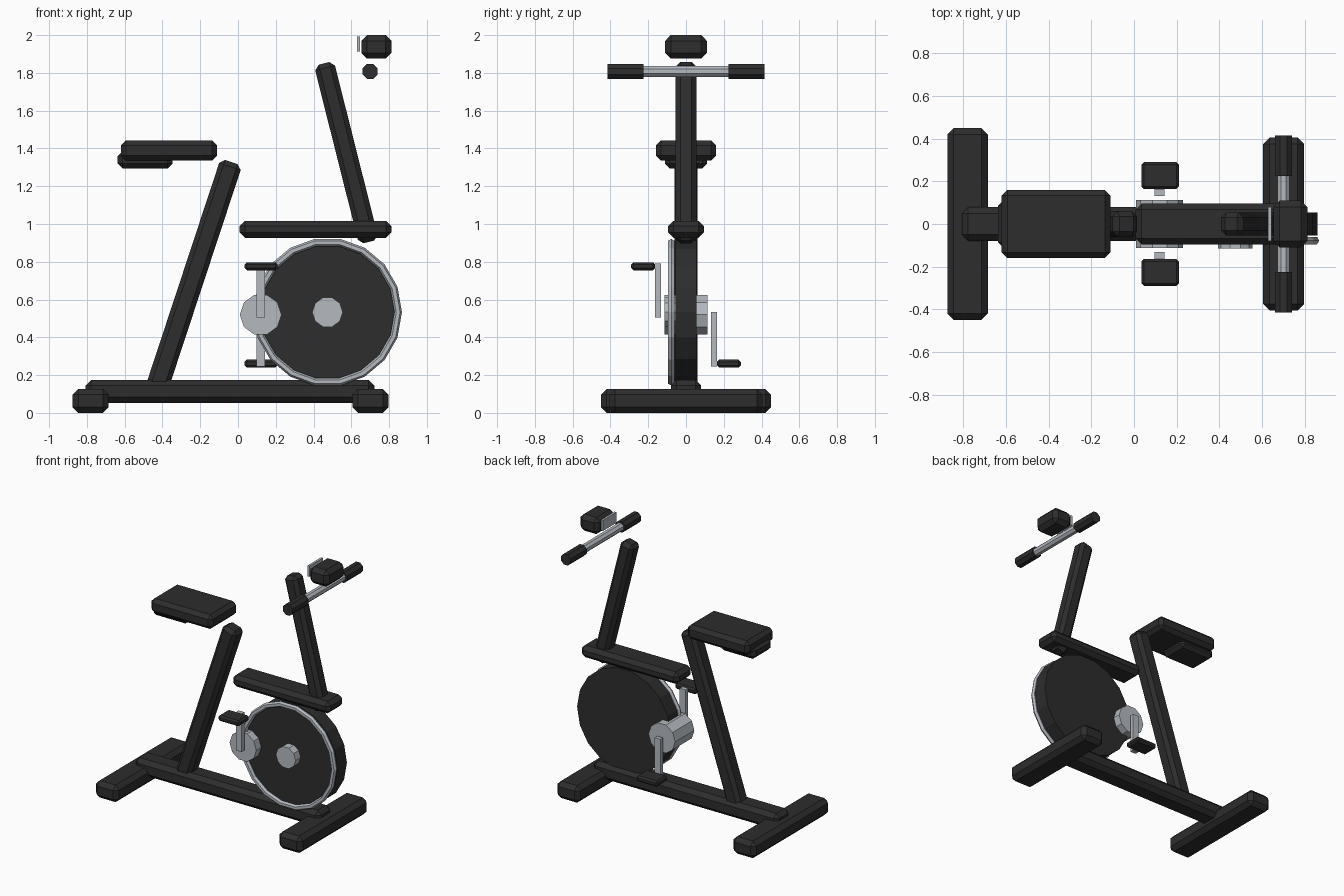
import bpy, bmesh, math
from mathutils import Matrix, Vector

if "Cube" in bpy.data.objects:
    bpy.data.objects.remove(bpy.data.objects["Cube"])


def material(name, rgb):
    m = bpy.data.materials.new(name)
    m.diffuse_color = (*rgb, 1)
    m.use_nodes = True
    m.node_tree.nodes["Principled BSDF"].inputs["Base Color"].default_value = m.diffuse_color
    return m


BLACK = material("matte_black", (0.026, 0.026, 0.026))
STEEL = material("light_steel", (0.46, 0.49, 0.53))


def finish(name, bm, mat):
    bmesh.ops.recalc_face_normals(bm, faces=bm.faces)
    me = bpy.data.meshes.new(name)
    bm.to_mesh(me)
    bm.free()
    me.materials.append(mat)
    ob = bpy.data.objects.new(name, me)
    bpy.context.collection.objects.link(ob)
    return ob


def box(name, x, y, z, mat, bevel=0.0):
    """Box from (min, max) ranges with a single-cut chamfer."""
    bm = bmesh.new()
    bmesh.ops.create_cube(bm, size=1)
    for v in bm.verts:
        v.co = Vector([(r[0] + r[1]) / 2 + c * (r[1] - r[0])
                       for r, c in zip((x, y, z), v.co)])
    if bevel:
        bmesh.ops.bevel(bm, geom=bm.edges[:], offset=bevel, segments=1,
                        affect='EDGES')
    return finish(name, bm, mat)


def post(name, bottom, top, width, depth, mat, bevel):
    """Chamfered square tube leaning in the xz plane."""
    a, b = Vector((bottom[0], 0, bottom[1])), Vector((top[0], 0, top[1]))
    d = b - a
    h = d.length / 2
    ob = box(name, (-width / 2, width / 2), (-depth / 2, depth / 2),
             (-h, h), mat, bevel)
    ob.data.transform(Matrix.Translation((a + b) / 2)
                      @ Matrix.Rotation(math.atan2(d.x, d.z), 4, 'Y'))
    return ob


def cylinder(name, x, z, y, radius, sides, mat, turn=0.0):
    """Prism along y with its first corner at angle turn."""
    bm = bmesh.new()
    rings = [[bm.verts.new((x + radius * math.cos(turn + math.tau * i / sides), yy,
                            z + radius * math.sin(turn + math.tau * i / sides)))
              for i in range(sides)] for yy in y]
    for ring in rings:
        bm.faces.new(ring)
    for i in range(sides):
        j = (i + 1) % sides
        bm.faces.new((rings[0][i], rings[0][j], rings[1][j], rings[1][i]))
    return finish(name, bm, mat)


def ring(name, x, y, z, major, minor, sides, minor_sides, mat):
    bm = bmesh.new()
    loops = []
    for i in range(sides):
        a = math.tau * i / sides
        loop = []
        for k in range(minor_sides):
            b = math.tau * k / minor_sides
            r = major + minor * math.cos(b)
            loop.append(bm.verts.new((x + r * math.cos(a), y + minor * math.sin(b),
                                      z + r * math.sin(a))))
        loops.append(loop)
    for i in range(sides):
        p, q = loops[i], loops[(i + 1) % sides]
        for k in range(minor_sides):
            m = (k + 1) % minor_sides
            bm.faces.new((p[k], p[m], q[m], q[k]))
    return finish(name, bm, mat)


# Base frame
box("rear_foot", (-0.875, -0.685), (-0.45, 0.45), (0, 0.127), BLACK, 0.03)
box("front_foot", (0.605, 0.797), (-0.405, 0.405), (0, 0.127), BLACK, 0.03)
box("base_beam", (-0.807, 0.722), (-0.08, 0.08), (0.053, 0.175), BLACK, 0.03)
box("upper_beam", (0.008, 0.812), (-0.095, 0.095), (0.927, 1.017), BLACK, 0.028)

# Leaning posts
post("seat_post", (-0.437, 0.11), (-0.035, 1.328), 0.12, 0.12, BLACK, 0.025)
post("handlebar_post", (0.693, 0.905), (0.455, 1.85), 0.108, 0.11, BLACK, 0.025)

# Seat
box("seat", (-0.62, -0.11), (-0.16, 0.16), (1.335, 1.442), BLACK, 0.027)
box("seat_bracket", (-0.637, -0.347), (-0.112, 0.112), (1.295, 1.385), BLACK, 0.025)

# Flywheel with rim and hub
cylinder("flywheel", 0.474, 0.533, (-0.055, 0.055), 0.385, 18, BLACK)
ring("flywheel_rim", 0.474, -0.078, 0.533, 0.374, 0.02, 18, 6, STEEL)
cylinder("flywheel_hub", 0.474, 0.533, (-0.115, -0.04), 0.081, 10, STEEL)

# Crank housing, arms and pedals
cylinder("crank_housing", 0.12, 0.52, (-0.113, 0.113), 0.11, 10, STEEL)
for side, s, arm, pedal in (("front", -1, (0.505, 0.79), (0.755, 0.797)),
                            ("back", 1, (0.245, 0.535), (0.24, 0.282))):
    box(side + "_crank_arm", (0.097, 0.144), sorted((s * 0.132, s * 0.163)), arm, STEEL)
    box(side + "_pedal", (0.035, 0.21), sorted((s * 0.163, s * 0.29)), pedal, BLACK, 0.012)

# Handlebar with grips
cylinder("handlebar", 0.70, 1.808, (-0.40, 0.40), 0.031, 8, STEEL, math.pi / 8)
for side, s in (("front", -1), ("back", 1)):
    cylinder(side + "_grip", 0.70, 1.808, sorted((s * 0.225, s * 0.415)),
             0.043, 8, BLACK, math.pi / 8)

# Console and its display
box("console", (0.653, 0.812), (-0.11, 0.11), (1.875, 2.0), BLACK, 0.03)
box("display", (0.629, 0.645), (-0.08, 0.08), (1.912, 1.992), STEEL)
